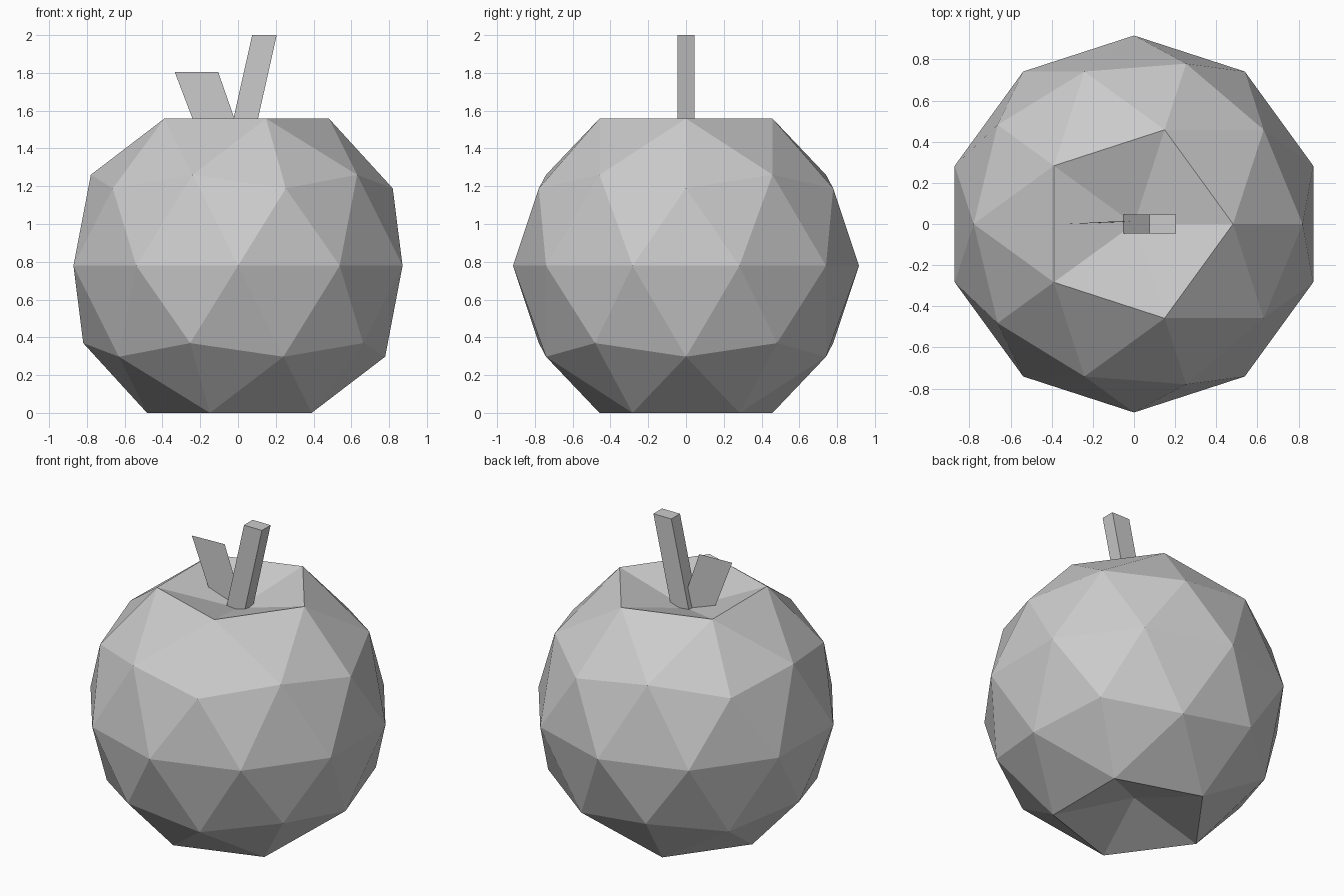
import bpy, bmesh
from mathutils import Vector

if "Cube" in bpy.data.objects:
    bpy.data.objects.remove(bpy.data.objects["Cube"])

RADIUS, CENTRE = 0.916, 0.779


def make_object(name, bm):
    mesh = bpy.data.meshes.new(name)
    bm.to_mesh(mesh)
    bm.free()
    obj = bpy.data.objects.new(name, mesh)
    bpy.context.collection.objects.link(obj)
    return obj


# Fruit body: low-poly sphere with both poles pushed in
bm = bmesh.new()
bmesh.ops.create_icosphere(bm, subdivisions=2, radius=RADIUS)
for v in bm.verts:
    if abs(v.co.z) > 0.95 * RADIUS:
        v.co.z *= 0.70
    v.co.z += CENTRE
make_object("fruit_body", bm)

# Stem: square bar leaning to the right, rooted in the top hollow
bm = bmesh.new()
bmesh.ops.create_cube(bm, size=1)
for v in bm.verts:
    top = v.co.z > 0
    v.co = Vector((v.co.x * 0.13 + (0.14 if top else 0.01),
                   v.co.y * 0.09,
                   2.0 if top else 1.42))
make_object("stem", bm)

# Leaf: single flat sheet beside the stem
bm = bmesh.new()
outline = [(-0.335, 0.0, 1.805), (-0.215, 0.004, 1.49), (0.0, 0.012, 1.42),
           (0.015, 0.014, 1.46), (-0.105, 0.012, 1.805)]
bm.faces.new([bm.verts.new(p) for p in outline])
make_object("leaf", bm)
